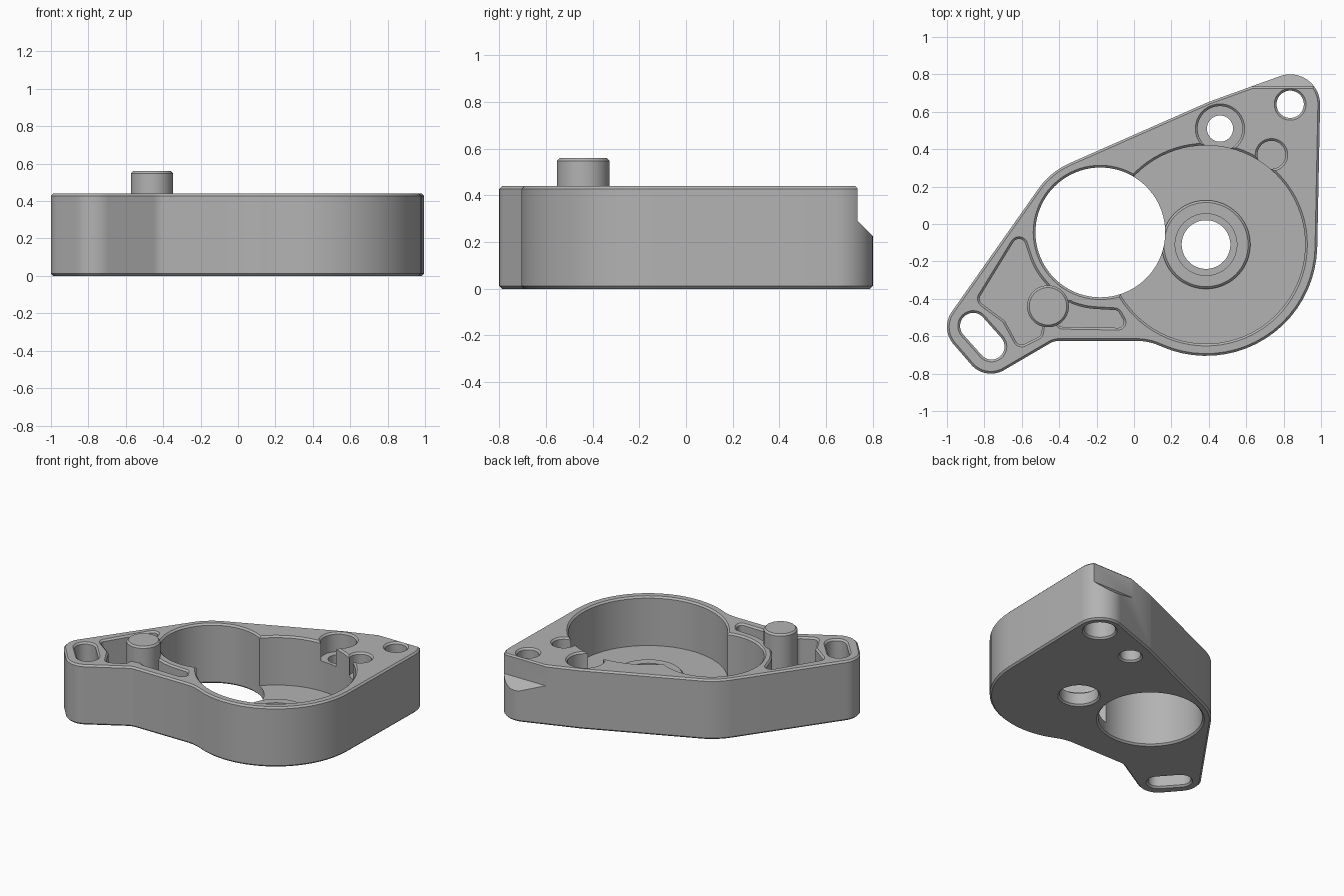
import bpy, bmesh, math
from mathutils import Vector

if "Cube" in bpy.data.objects:
    bpy.data.objects.remove(bpy.data.objects["Cube"])

grey = bpy.data.materials.new("cast_grey")
grey.use_nodes = True
grey.diffuse_color = (0.45, 0.45, 0.45, 1)
bsdf = next(n for n in grey.node_tree.nodes if n.type == 'BSDF_PRINCIPLED')
bsdf.inputs["Base Color"].default_value = (0.45, 0.45, 0.45, 1)
bsdf.inputs["Roughness"].default_value = 0.6

TOP = 0.44
EDGE = 0.012
FLOOR = 0.08
LEDGE = 0.3


def outline(circles, grow=0.0, seg=20):
    """Counter-clockwise path of tangents round circles; a negative radius is a concave arc."""
    cs = [(Vector((x, y)), r + grow) for x, y, r in circles]
    if len(cs) == 1:
        c, r = cs[0]
        n = seg * 4
        return [c + r * Vector((math.cos(math.tau * i / n), math.sin(math.tau * i / n))) for i in range(n)]
    normals = []
    for i, (c, r) in enumerate(cs):
        c2, r2 = cs[(i + 1) % len(cs)]
        d = c2 - c
        k = max(-1, min(1, (r - r2) / d.length))
        u = d.normalized()
        n = u * k + Vector((u.y, -u.x)) * math.sqrt(1 - k * k)
        normals.append(math.atan2(n.y, n.x))
    pts = []
    for i, (c, r) in enumerate(cs):
        start = normals[i - 1]
        sign = 1 if r > 0 else -1
        sweep = ((normals[i] - start) * sign) % math.tau
        if sweep > 6:
            sweep = 0
        for j in range(seg + 1):
            a = start + sign * sweep * j / seg
            pts.append(c + r * Vector((math.cos(a), math.sin(a))))
    return pts


def loft(name, rings):
    """Closed solid through rings of matching points."""
    bm = bmesh.new()
    rows = [[bm.verts.new(p) for p in ring] for ring in rings]
    n = len(rows[0])
    for a, b in zip(rows, rows[1:]):
        for i in range(n):
            j = (i + 1) % n
            bm.faces.new((a[i], a[j], b[j], b[i]))
    bm.faces.new(rows[0][::-1])
    bm.faces.new(rows[-1])
    bmesh.ops.remove_doubles(bm, verts=bm.verts, dist=1e-4)
    bmesh.ops.recalc_face_normals(bm, faces=bm.faces)
    me = bpy.data.meshes.new(name)
    bm.to_mesh(me)
    bm.free()
    me.materials.append(grey)
    ob = bpy.data.objects.new(name, me)
    bpy.context.scene.collection.objects.link(ob)
    return ob


def solid(name, circles, layers):
    return loft(name, [[(p.x, p.y, z) for p in outline(circles, g)] for z, g in layers])


def chamfered(name, circles, z0, z1):
    return solid(name, circles, [(z0, -EDGE), (z0 + EDGE, 0), (z1 - EDGE, 0), (z1, -EDGE)])


def combine(target, other, operation):
    mod = target.modifiers.new("combine", 'BOOLEAN')
    mod.operation = operation
    mod.solver = 'EXACT'
    mod.object = other
    bpy.context.view_layer.objects.active = target
    bpy.ops.object.modifier_apply(modifier=mod.name)
    bpy.data.objects.remove(other)


def cut(target, circles, floor=None):
    """Pocket down to a floor, or a through hole, with chamfered rims."""
    low = [(-0.02, EDGE + 0.02), (EDGE, 0)] if floor is None else [(floor, 0)]
    high = [(TOP - EDGE, 0), (TOP + 0.02, EDGE + 0.02)]
    combine(target, solid("cutter", circles, low + high), 'DIFFERENCE')


# Housing body with its concave lower edge
hub = (0.385, -0.11)
bore = (-0.18, -0.045)
tip = (0.835, 0.64)
housing = chamfered("housing", [
    (*hub, 0.595), (*tip, 0.16), (0.46, 0.51, 0.155), (*bore, 0.405),
    (-0.86, -0.55, 0.14), (-0.765, -0.66, 0.14),
    (-0.4, -0.725, -0.1), (0.015, -0.925, -0.3)], 0, TOP)

# Round main pocket and the low bearing seat on its floor
cut(housing, [(*hub, 0.53)], FLOOR)
combine(housing, chamfered("bearing_seat", [(*hub, 0.237)], 0.03, 0.12), 'UNION')
cut(housing, [(*hub, 0.165)], 0.095)

# Through holes: main bore, shaft, bolt holes and adjusting slot
for circles in ([(*bore, 0.347)], [(*hub, 0.13)],
                [(*tip, 0.073)], [(-0.86, -0.545, 0.07), (-0.762, -0.655, 0.07)]):
    cut(housing, circles)

# Counterbored bolt hole and blind relief beside the main pocket
cut(housing, [(0.46, 0.51, 0.12)], LEDGE)
cut(housing, [(0.46, 0.51, 0.07)])
cut(housing, [(0.735, 0.37, 0.075)], LEDGE)

# Counterbore under the tip bolt hole
combine(housing, solid("cutter", [(*tip, 0.105)], [(-0.02, 0.03), (EDGE, 0), (0.15, 0)]), 'DIFFERENCE')

# Weight-saving pockets either side of the pin
cut(housing, [(-0.615, -0.115, 0.035), (-0.79, -0.4, 0.035), (-0.73, -0.55, -0.05),
              (-0.6, -0.61, 0.035), (-0.53, -0.575, 0.035), (-0.48, -0.34, 0.02),
              (*bore, -0.4)], FLOOR)
cut(housing, [(-0.38, -0.52, 0.03), (-0.085, -0.525, 0.03), (-0.105, -0.49, 0.03),
              (*bore, -0.41), (-0.345, -0.44, 0.02)], FLOOR)

# Locating pin
combine(housing, chamfered("pin", [(-0.46, -0.44, 0.112)], 0.03, 0.56), 'UNION')

# Flat with sloped run-out on the tip
notch = [(0.735, 0.29), (0.9, 0.125), (0.9, 0.5), (0.705, 0.46), (0.735, 0.43)]
combine(housing, loft("cutter", [[(x, y, z) for y, z in notch] for x in (0.3, 1.1)]), 'DIFFERENCE')

# Smooth curved walls, sharp rims
bpy.ops.object.select_all(action='DESELECT')
housing.select_set(True)
bpy.context.view_layer.objects.active = housing
bpy.ops.object.shade_smooth_by_angle(angle=math.radians(30))
